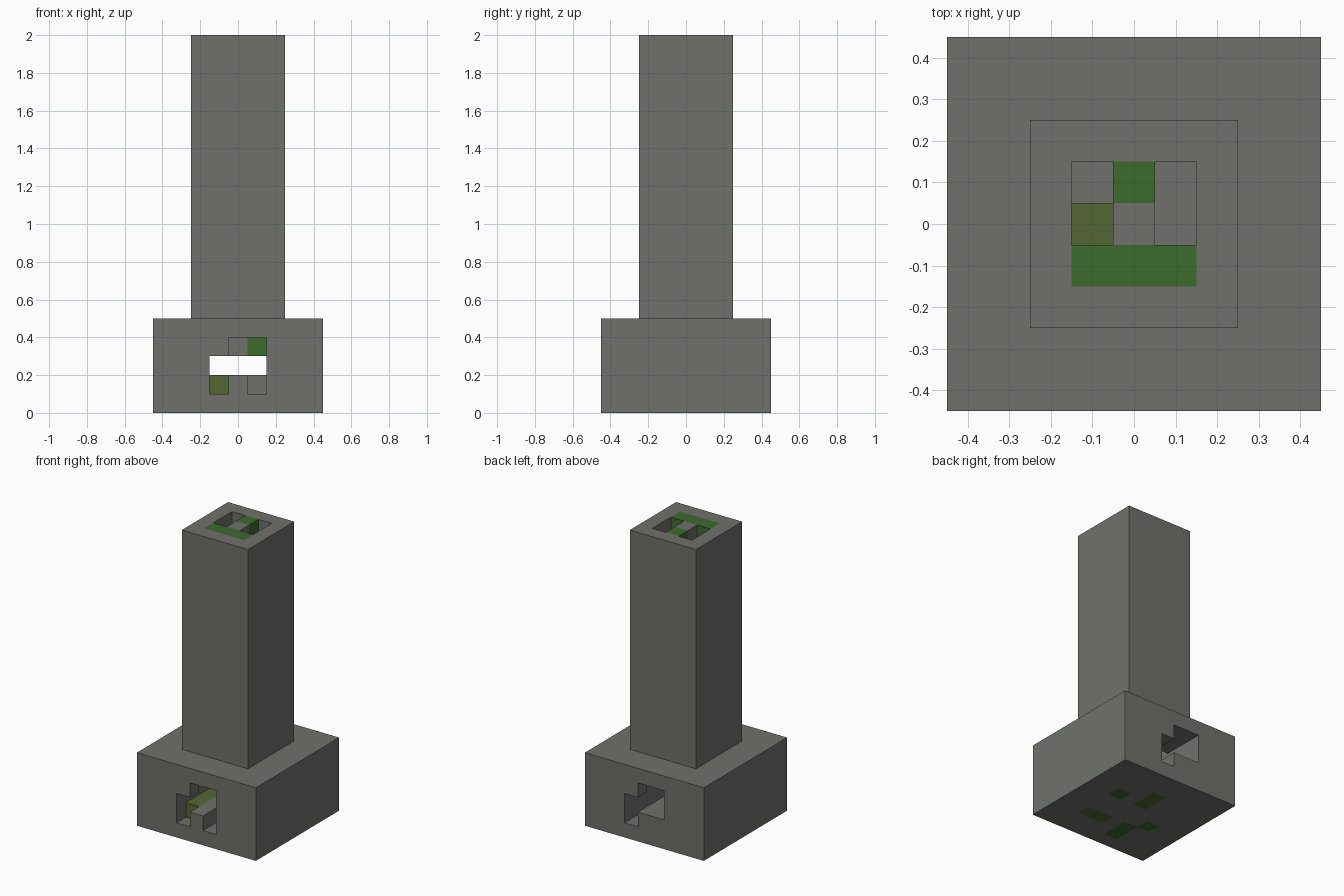
import bpy

if "Cube" in bpy.data.objects:
    bpy.data.objects.remove(bpy.data.objects["Cube"])

U = 0.1  # one block


def make_material(name, rgb):
    mat = bpy.data.materials.new(name)
    mat.use_nodes = True
    color = (*rgb, 1)
    mat.diffuse_color = color
    node = next(n for n in mat.node_tree.nodes if n.type == "BSDF_PRINCIPLED")
    node.inputs["Base Color"].default_value = color
    return mat


STONE = make_material("grey stone", (0.16, 0.167, 0.148))
GREEN = make_material("moss green", (0.045, 0.145, 0.027))
OLIVE = make_material("mossy olive", (0.09, 0.134, 0.035))


def box(name, x, y, z, mat=STONE):
    """Box from (min, max) ranges measured in blocks."""
    ranges = (x, y, z)
    bpy.ops.mesh.primitive_cube_add(size=1)
    ob = bpy.context.object
    ob.name = name
    for v in ob.data.vertices:
        v.co = [U * (lo + (hi - lo) * (c + 0.5)) for c, (lo, hi) in zip(v.co, ranges)]
    ob.data.materials.append(mat)
    return ob


def cut(target, x, y, z):
    """Subtract a box from the target and discard the cutter."""
    cutter = box("cutter", x, y, z)
    cutter.hide_render = True
    mod = target.modifiers.new("cut", "BOOLEAN")
    mod.operation = "DIFFERENCE"
    mod.solver = "EXACT"
    mod.object = cutter
    bpy.ops.object.select_all(action="DESELECT")
    bpy.context.view_layer.objects.active = target
    target.select_set(True)
    bpy.ops.object.modifier_apply(modifier=mod.name)
    bpy.data.objects.remove(cutter)


LEFT, MID, RIGHT = (-1.5, -0.5), (-0.5, 0.5), (0.5, 1.5)
FULL = (-1.5, 1.5)
LOW, HIGH = (1, 2), (3, 4)

# Main masses, with a tunnel through the base and a shaft down the chimney
base = box("base", (-4.5, 4.5), (-4.5, 4.5), (0, 5))
chimney = box("chimney", (-2.5, 2.5), (-2.5, 2.5), (5, 20))
cut(base, FULL, (-5, 5), (1, 4))
cut(base, FULL, FULL, (3.5, 6))
cut(chimney, FULL, FULL, (4, 21))

# Blocks standing in the shaft, level with the chimney top
box("shaft_front_left", LEFT, LEFT, (3, 20), GREEN)
box("shaft_front_middle", MID, LEFT, (5, 20), GREEN)
box("shaft_front_middle_foot", MID, LEFT, (3, 5))
box("shaft_front_right", RIGHT, LEFT, (3, 20), GREEN)
box("shaft_core", MID, MID, (3, 20))
box("shaft_back", MID, RIGHT, (3, 20), GREEN)

# Blocks lying in the tunnel
box("tunnel_floor_beam", MID, (-4.5, 4.5), LOW)
box("tunnel_mossy_beam", LEFT, (-3.5, 0.5), LOW, OLIVE)
box("tunnel_back_block", LEFT, (1.5, 4.5), LOW)
box("tunnel_inner_block", RIGHT, LEFT, LOW)
box("tunnel_front_lintel", LEFT, (-4.5, -3.5), HIGH)
box("tunnel_back_lintel", RIGHT, (3.5, 4.5), HIGH)

# Mossy inlays set flush into the underside
inlays = [
    ((1.5, 2.5), RIGHT, GREEN),
    (MID, (0.5, 2.5), OLIVE),
    ((0.5, 2.5), (-2.5, -1.5), OLIVE),
    (LEFT, (-3.5, -1.5), GREEN),
    ((-2.5, -1.5), LEFT, GREEN),
]
for i, (x, y, mat) in enumerate(inlays):
    cut(base, x, y, (-0.5, 0.5))
    box(f"underside_inlay_{i + 1}", x, y, (0, 0.5), mat)
